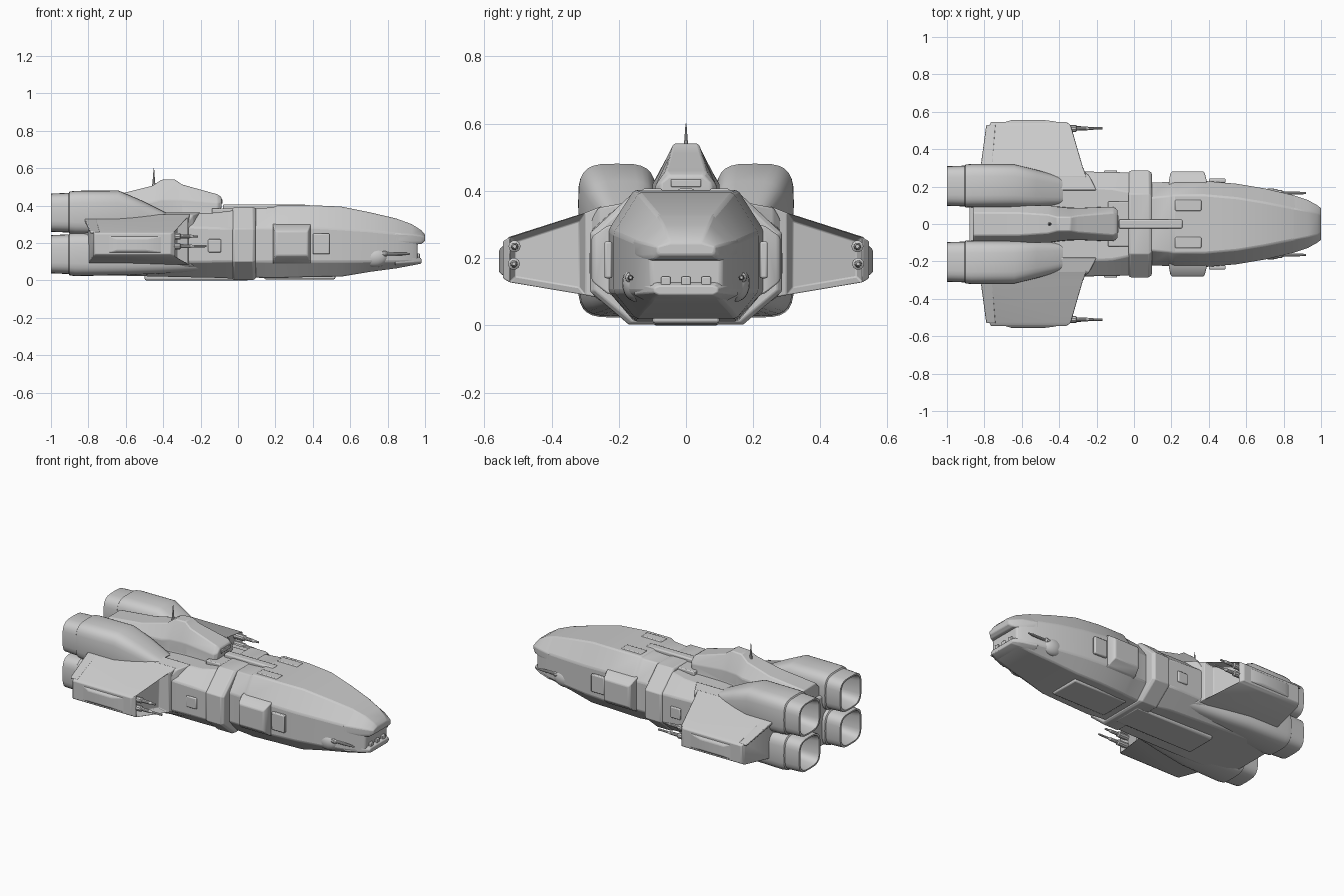
import bpy, bmesh, math
from mathutils import Vector


def finish(name, bm, bevel=0.0, angle=30):
    bmesh.ops.recalc_face_normals(bm, faces=bm.faces)
    me = bpy.data.meshes.new(name)
    bm.to_mesh(me)
    bm.free()
    ob = bpy.data.objects.new(name, me)
    bpy.context.collection.objects.link(ob)
    if bevel:
        m = ob.modifiers.new("bevel", 'BEVEL')
        m.width, m.segments, m.limit_method = bevel, 2, 'ANGLE'
        m.angle_limit = math.radians(20)
    bpy.ops.object.select_all(action='DESELECT')
    ob.select_set(True)
    bpy.context.view_layer.objects.active = ob
    bpy.ops.object.shade_smooth_by_angle(angle=math.radians(angle))
    return ob


def loft(name, rings, bevel=0.0, angle=30, recess=None):
    """Skin a list of point rings; recess = (thickness, depth, directions)."""
    bm = bmesh.new()
    vs = [[bm.verts.new(p) for p in r] for r in rings]
    n = len(rings[0])
    for a, b in zip(vs, vs[1:]):
        for i in range(n):
            bm.faces.new((a[i], a[(i + 1) % n], b[(i + 1) % n], b[i]))
    bm.faces.new(vs[0])
    bm.faces.new(vs[-1])
    if recess:
        bmesh.ops.recalc_face_normals(bm, faces=bm.faces)
        thick, depth, test = recess
        faces = [f for f in bm.faces if test(f)]
        bmesh.ops.inset_region(bm, faces=faces, thickness=thick, use_even_offset=True)
        for v in {v for f in faces for v in f.verts}:
            v.co.x -= depth * (1 if faces[0].normal.x > 0 else -1)
    return finish(name, bm, bevel, angle)


def octagon(x, wt, ww, wb, zt, zu, zl, zb):
    half = [(wt, zt), (ww, zu), (ww, zl), (wb, zb)]
    return [(x, y, z) for y, z in half] + [(x, -y, z) for y, z in reversed(half)]


def rounded(x, cy, cz, ry, rz, n=28, e=0.55):
    pts = []
    for i in range(n):
        t = 2 * math.pi * i / n
        c, s = math.cos(t), math.sin(t)
        pts.append((x, cy + ry * math.copysign(abs(c) ** e, c),
                    cz + rz * math.copysign(abs(s) ** e, s)))
    return pts


def slab(y, xf, xb, zt, zb):
    return [(xf, y, zt), (xf, y, zb), (xb, y, zb), (xb, y, zt)]


def box(name, x0, x1, y0, y1, z0, z1, bevel=0.006):
    return loft(name, [slab(y0, x1, x0, z1, z0), slab(y1, x1, x0, z1, z0)], bevel)


def rod(name, y, z, parts):
    return loft(name, [[(x, y + r * math.cos(k * math.pi / 5), z + r * math.sin(k * math.pi / 5))
                        for k in range(10)] for x, r in parts])


def flip(rings, s):
    return [[(x, y * s, z) for x, y, z in r] for r in rings]


# Forward hull with blunt nose
loft("forward_hull", [octagon(*s) for s in [
    (.08, .14, .22, .14, .385, .28, .10, .015),
    (.19, .15, .225, .15, .39, .28, .10, .012),
    (.21, .155, .23, .155, .402, .285, .10, .012),
    (.38, .155, .23, .155, .402, .285, .10, .018),
    (.55, .14, .215, .15, .395, .275, .10, .02),
    (.70, .115, .19, .13, .365, .265, .10, .045),
    (.85, .085, .155, .11, .33, .25, .10, .065),
    (.93, .065, .125, .10, .29, .235, .10, .08),
    (.96, .06, .105, .085, .265, .22, .105, .092)]], .008)
# Overhanging brow and lower jaw around the mouth
loft("nose_brow", [octagon(*s) for s in [
    (.84, .085, .158, .15, .333, .25, .21, .19),
    (.93, .068, .128, .12, .30, .245, .205, .19),
    (.98, .055, .10, .095, .268, .238, .208, .195),
    (1.0, .045, .085, .08, .246, .235, .22, .21)]], .005)
loft("nose_jaw", [octagon(*s) for s in [
    (.84, .14, .155, .11, .145, .12, .09, .066),
    (.93, .11, .125, .10, .14, .12, .095, .08),
    (.98, .08, .095, .08, .118, .112, .098, .09)]], .004)
for i, y in enumerate((-.06, 0, .06)):
    box(f"jaw_tooth_{i}", .94, .972, y - .014, y + .014, .10, .145, .004)

# Main hull, neck collar, rear bulkhead and spine
loft("main_hull", [octagon(*s) for s in [
    (-.88, .18, .26, .18, .35, .30, .08, .04),
    (-.80, .20, .285, .20, .355, .29, .09, .03),
    (-.40, .20, .282, .19, .355, .29, .095, .02),
    (-.12, .19, .278, .18, .362, .28, .10, .014),
    (-.02, .17, .275, .17, .375, .275, .10, .01)]], .008)
loft("neck_collar", [octagon(*s) for s in [
    (-.03, .155, .275, .165, .385, .27, .10, .008),
    (-.02, .16, .285, .17, .392, .275, .10, .002),
    (.08, .16, .285, .17, .392, .275, .10, .002),
    (.095, .15, .272, .16, .385, .27, .105, .01)]], .004)
box("dorsal_deck", -.14, .02, -.12, .12, .34, .385)
box("dorsal_spine", -.08, .26, -.025, .025, .37, .407, .008)
box("keel_plate", -.5, .06, -.10, .10, .0, .05, .01)
box("forward_keel", .14, .52, -.10, .10, .006, .05, .008)

# Command tower
loft("command_tower", [octagon(*s) for s in [
    (-.86, .06, .095, .10, .44, .40, .36, .33),
    (-.62, .06, .10, .10, .465, .41, .36, .33),
    (-.46, .05, .10, .10, .505, .42, .36, .33),
    (-.41, .037, .092, .10, .538, .43, .36, .33),
    (-.34, .037, .085, .10, .541, .43, .36, .33),
    (-.30, .045, .085, .10, .513, .43, .36, .33),
    (-.11, .06, .092, .095, .46, .415, .375, .34),
    (-.088, .05, .075, .07, .445, .425, .40, .39)]], .006)
box("tower_window", -.10, -.082, -.045, .045, .412, .434, .003)
# Tower antenna
loft("antenna", [[(-.45 + r * math.cos(k * math.pi / 4), r * math.sin(k * math.pi / 4), z)
                  for k in range(8)] for z, r in [(.49, .012), (.525, .007), (.60, .0015)]])

for side, s in (("left", 1), ("right", -1)):
    # Upper and lower engine nacelles with hollow nozzles
    for level, cz, front in (
            ("upper", .362, [(-.64, .205, .362, .115, .119), (-.52, .19, .325, .10, .105),
                             (-.38, .175, .29, .075, .07)]),
            ("lower", .14, [(-.60, .205, .14, .112, .112), (-.42, .19, .145, .10, .11),
                            (-.16, .165, .15, .08, .10)])):
        rings = [(-.86, .203, cz, .07, .07), (-.985, .203, cz, .088, .088),
                 (-1.0, .203, cz, .093, .093), (-1.0, .203, cz, .106, .102),
                 (-.905, .203, cz, .109, .106), (-.90, .203, cz, .115, .113),
                 (-.87, .205, cz, .116, .117)] + front
        loft(f"{level}_engine_{side}", flip([rounded(*r) for r in rings], s), 0, 35)

    # Stub wing with recessed leading and trailing faces
    wing = [slab(.25, -.255, -.81, .355, .08), slab(.30, -.27, -.80, .335, .09),
            slab(.525, -.335, -.775, .262, .128), slab(.545, -.36, -.765, .25, .14)]
    w = loft(f"wing_{side}", flip(wing, s), .004, 30,
             (.018, .05, lambda f: f.normal.x > .9 and f.calc_area() > .02))
    loft(f"wing_tip_{side}", flip([slab(.53, -.37, -.74, .24, .145),
                                   slab(.548, -.42, -.68, .235, .15),
                                   slab(.557, -.49, -.65, .222, .16)], s), .004)
    # Rear wing fin
    loft(f"wing_rear_frame_{side}", flip([slab(.27, -.76, -.825, .345, .325),
                                         slab(.53, -.74, -.79, .262, .25)], s), .004)
    # Wing gun pairs
    for k, (y, z, x1) in enumerate(((.51, .235, -.215), (.512, .183, -.168))):
        rod(f"wing_gun_{side}_{k}", y * s, z,
            [(-.42, .018), (-.31, .018), (-.305, .011), (-.25, .010), (-.245, .007), (x1, .006)])
    # Nose gun on its rounded cheek mount
    rod(f"nose_gun_{side}", .165 * s, .142,
        [(.70, .018), (.79, .016), (.80, .009), (.88, .008), (.92, .005)])
    bm = bmesh.new()
    bmesh.ops.create_uvsphere(bm, u_segments=20, v_segments=12, radius=1)
    for v in bm.verts:
        v.co = Vector((.73 + v.co.x * .075, s * .148 + v.co.y * .042, .125 + v.co.z * .055))
    finish(f"gun_mount_{side}", bm)
    # Side armour pods and hull details
    loft(f"side_pod_{side}", flip([slab(.20, .39, .185, .305, .085), slab(.235, .388, .187, .295, .095),
                                   slab(.272, .378, .195, .27, .125),
                                   slab(.281, .37, .205, .26, .135)], s), .005)
    ys = sorted((.22 * s, .243 * s))
    box(f"cheek_panel_{side}", .40, .49, *ys, .14, .25)
    ys = sorted((.26 * s, .287 * s))
    box(f"side_vent_{side}", -.16, -.09, *ys, .15, .22)
    ys = sorted((.07 * s, .13 * s))
    box(f"roof_panel_{side}", .22, .36, *ys, .39, .407)
    # Diagonal brace between hull and wing root
    loft(f"wing_root_{side}", flip([slab(.18, -.20, -.82, .365, .05), slab(.26, -.24, -.82, .35, .075),
                                    slab(.285, -.27, -.81, .31, .10)], s), .006)
